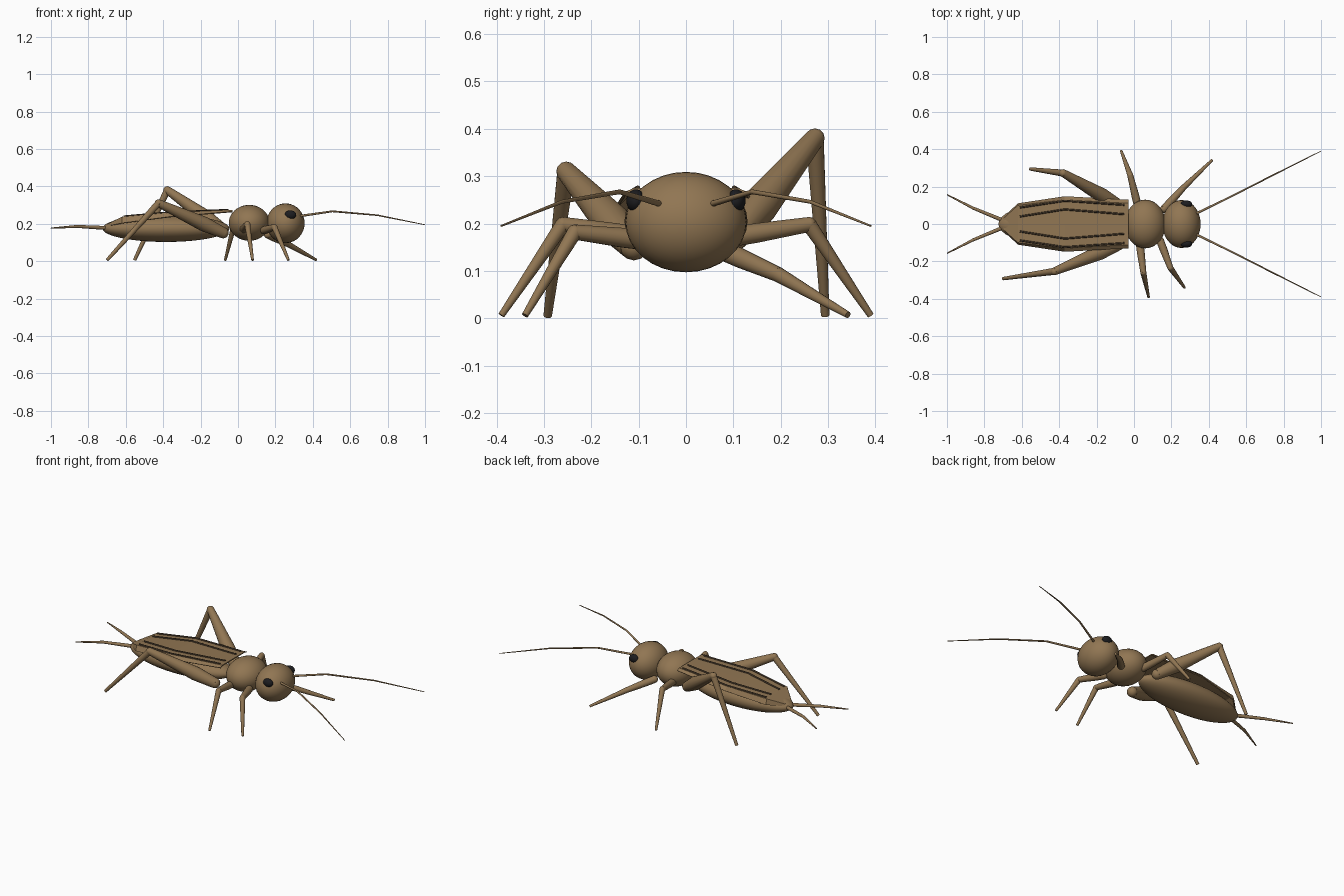
import bpy, bmesh, math
from mathutils import Vector, Matrix

if "Cube" in bpy.data.objects:
    bpy.data.objects.remove(bpy.data.objects["Cube"])


def material(name, rgb):
    m = bpy.data.materials.new(name)
    m.diffuse_color = (*rgb, 1)
    m.use_nodes = True
    m.node_tree.nodes["Principled BSDF"].inputs["Base Color"].default_value = m.diffuse_color
    return m


BROWN = material("brown shell", (0.283, 0.181, 0.086))
VEIN = material("dark vein", (0.05, 0.033, 0.019))
BLACK = material("eye black", (0.012, 0.012, 0.014))


def finish(name, bm, mat, angle=60):
    bmesh.ops.recalc_face_normals(bm, faces=bm.faces)
    me = bpy.data.meshes.new(name)
    bm.to_mesh(me)
    bm.free()
    ob = bpy.data.objects.new(name, me)
    bpy.context.collection.objects.link(ob)
    me.materials.append(mat)
    if angle:
        bpy.ops.object.select_all(action='DESELECT')
        ob.select_set(True)
        bpy.context.view_layer.objects.active = ob
        bpy.ops.object.shade_smooth_by_angle(angle=math.radians(angle))
    return ob


def ball(bm, center, radii, u=32, v=20):
    # poles run along the body
    mat = (Matrix.Translation(center) @ Matrix.Diagonal((*radii, 1))
           @ Matrix.Rotation(math.pi / 2, 4, 'Y'))
    bmesh.ops.create_uvsphere(bm, u_segments=u, v_segments=v, radius=1, matrix=mat)


def ellipsoid(name, center, radii, mat):
    bm = bmesh.new()
    ball(bm, center, radii)
    return finish(name, bm, mat)


def tube(bm, pts, radii, n=16):
    # capped tapered tube through the points
    pts = [Vector(p) for p in pts]
    rings = []
    for i, p in enumerate(pts):
        d = (pts[min(i + 1, len(pts) - 1)] - pts[max(i - 1, 0)]).normalized()
        side = d.cross(Vector((0.1, 0.2, 1))).normalized()
        up = side.cross(d)
        rings.append([bm.verts.new(p + radii[i] * (math.cos(a) * side + math.sin(a) * up))
                      for a in (2 * math.pi * k / n for k in range(n))])
    for a, b in zip(rings, rings[1:]):
        for k in range(n):
            bm.faces.new((a[k], a[(k + 1) % n], b[(k + 1) % n], b[k]))
    bm.faces.new(rings[0])
    bm.faces.new(rings[-1])


def tube_object(name, pts, radii, mat):
    bm = bmesh.new()
    tube(bm, pts, radii)
    return finish(name, bm, mat)


def leg(name, hip, knee, foot, thigh, shin):
    # thigh = radii at hip, bulge, knee; shin = radii at knee, foot
    bm = bmesh.new()
    hip, knee = Vector(hip), Vector(knee)
    tube(bm, [hip, hip.lerp(knee, 0.3), knee], thigh)
    tube(bm, [knee, foot], shin)
    ball(bm, knee, [thigh[2]] * 3, 12, 8)
    ball(bm, hip, [thigh[0]] * 3, 12, 8)
    finish(name, bm, BROWN)


# Body
ellipsoid("abdomen", (-0.385, 0, 0.175), (0.34, 0.118, 0.072), BROWN)
ellipsoid("thorax", (0.06, 0, 0.205), (0.109, 0.13, 0.096), BROWN)
ellipsoid("head", (0.254, 0, 0.203), (0.102, 0.128, 0.106), BROWN)

# Wing stations: x, edge half width, shoulder half width, top z, edge z
WING = [(-0.03, 0.128, 0.110, 0.272, 0.264),
        (-0.37, 0.146, 0.128, 0.257, 0.236),
        (-0.62, 0.108, 0.098, 0.235, 0.203),
        (-0.695, 0.035, 0.030, 0.198, 0.188)]

for s, side in ((1, "left"), (-1, "right")):
    # Folded wing shell
    bm = bmesh.new()
    rows = [[bm.verts.new(v) for v in ((x, 0, zt), (x, s * sh, zt), (x, s * w, ze))]
            for x, w, sh, zt, ze in WING]
    for a, b in zip(rows, rows[1:]):
        for k in range(2):
            bm.faces.new((a[k], a[k + 1], b[k + 1], b[k]))
    bm.normal_update()
    wing = finish(side + "_wing", bm, BROWN, angle=0)
    mod = wing.modifiers.new("thickness", 'SOLIDIFY')
    mod.thickness = 0.006
    mod.offset = 0

    # Wing veins
    for label, ys in (("inner", (0.04, 0.078, 0.052)), ("outer", (0.088, 0.124, 0.102))):
        pts = [(x, s * y, z) for x, y, z in zip((-0.61, -0.37, -0.05), ys,
                                                (0.240, 0.261, 0.275))]
        tube_object(f"{side}_{label}_vein", pts, [0.0052] * 3, VEIN)

    # Eyes, antennae and tail feelers
    ellipsoid(side + "_eye", (0.28, s * 0.106, 0.248), (0.031, 0.020, 0.024), BLACK)
    tube_object(side + "_antenna",
                [(0.32, s * 0.05, 0.240), (0.505, s * 0.14, 0.267),
                 (0.745, s * 0.262, 0.246), (1.0, s * 0.39, 0.195)],
                [0.0065, 0.005, 0.004, 0.002], BROWN)
    tube_object(side + "_tail_feeler",
                [(-0.69, s * 0.015, 0.177), (-0.86, s * 0.085, 0.186),
                 (-1.0, s * 0.157, 0.177)], [0.011, 0.008, 0.003], BROWN)

# Legs: hip, knee, foot
HIND = ((0.030, 0.040, 0.021), (0.019, 0.009))
SMALL = ((0.021, 0.021, 0.016), (0.016, 0.007))
leg("left_hind_leg", (-0.08, 0.10, 0.17), (-0.378, 0.272, 0.380), (-0.553, 0.294, 0.006), *HIND)
leg("right_hind_leg", (-0.08, -0.11, 0.152), (-0.425, -0.253, 0.310), (-0.70, -0.292, 0.006), *HIND)
leg("left_middle_leg", (0.02, 0.10, 0.172), (-0.02, 0.260, 0.198), (-0.068, 0.390, 0.006), *SMALL)
leg("right_middle_leg", (0.03, -0.10, 0.172), (0.05, -0.260, 0.198), (0.078, -0.390, 0.006), *SMALL)
leg("left_front_leg", (0.16, 0.08, 0.142), (0.265, 0.195, 0.092), (0.418, 0.342, 0.007), *SMALL)
leg("right_front_leg", (0.14, -0.09, 0.165), (0.195, -0.235, 0.182), (0.27, -0.340, 0.006), *SMALL)
